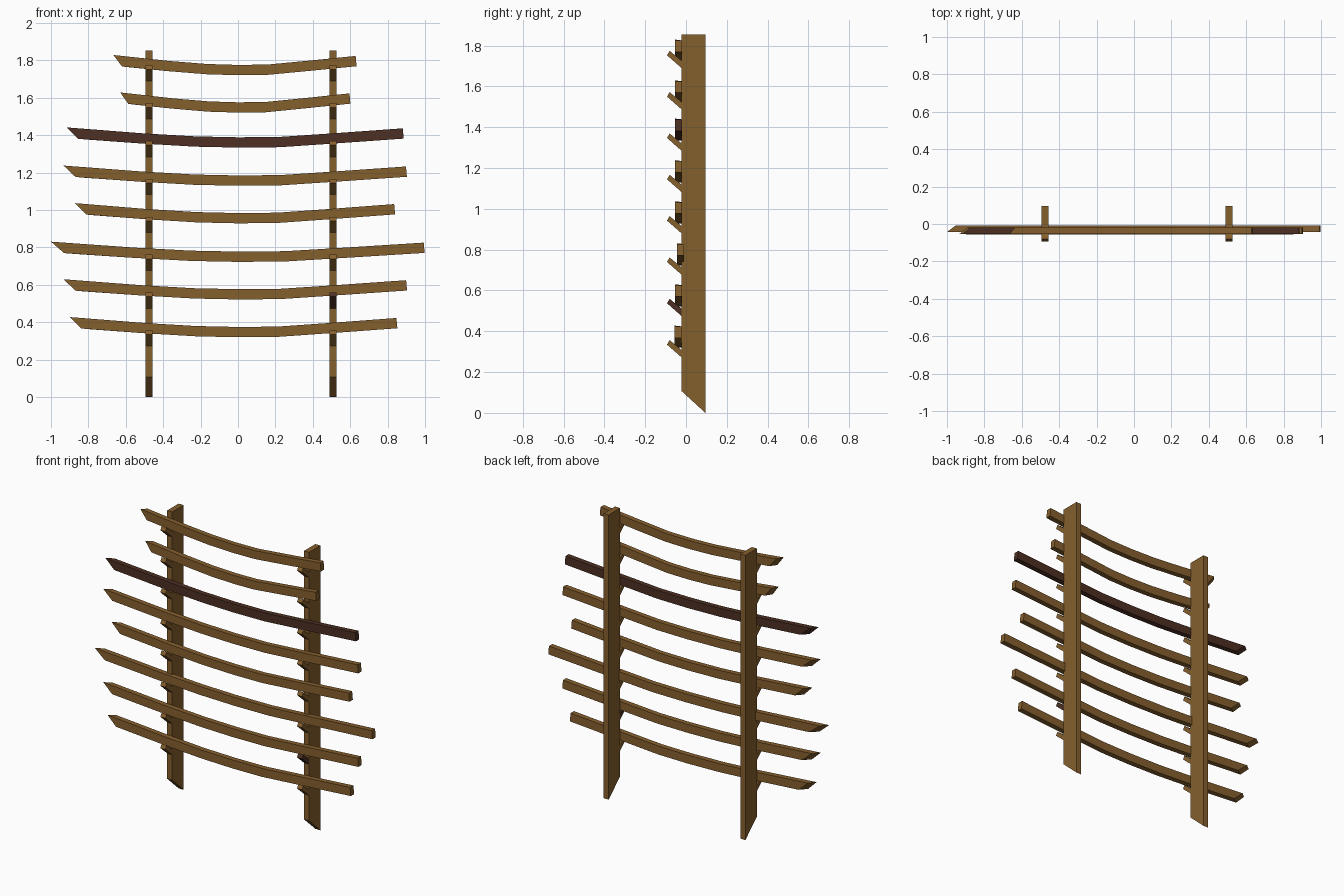
import bpy, bmesh

if "Cube" in bpy.data.objects:
    bpy.data.objects.remove(bpy.data.objects["Cube"])

def material(name, rgb):
    m = bpy.data.materials.new(name)
    m.diffuse_color = (*rgb, 1)
    m.use_nodes = True
    m.node_tree.nodes["Principled BSDF"].inputs["Base Color"].default_value = m.diffuse_color
    return m

wood = material("brown wood", (0.235, 0.115, 0.027))
dark = material("dark wood", (0.075, 0.029, 0.017))

def loft(name, rings, mat):
    """Join a row of matching cross-sections and cap both ends."""
    bm = bmesh.new()
    rows = [[bm.verts.new(p) for p in ring] for ring in rings]
    n = len(rows[0])
    for a, b in zip(rows, rows[1:]):
        for i in range(n):
            j = (i + 1) % n
            bm.faces.new((a[i], a[j], b[j], b[i]))
    bm.faces.new(rows[0])
    bm.faces.new(rows[-1])
    bmesh.ops.recalc_face_normals(bm, faces=bm.faces[:])
    me = bpy.data.meshes.new(name)
    bm.to_mesh(me)
    bm.free()
    me.materials.append(mat)
    ob = bpy.data.objects.new(name, me)
    bpy.context.collection.objects.link(ob)
    return ob

def extrude_x(name, profile, x, width, mat):
    return loft(name, [[(x + s * width / 2, y, z) for y, z in profile]
                       for s in (-1, 1)], mat)

# Uprights with a slanted foot
POSTS = {"left": -0.476, "right": 0.508}
for side, x in POSTS.items():
    extrude_x(side + "_post",
              [(-0.022, 0.107), (0.095, 0), (0.095, 1.853), (-0.022, 1.853)],
              x, 0.036, wood)

# Bars from top to bottom: left end, right end, lowest z, front y
BARS = [(-0.666, 0.634, 1.721, -0.053), (-0.630, 0.601, 1.521, -0.053),
        (-0.917, 0.886, 1.334, -0.053), (-0.933, 0.903, 1.130, -0.053),
        (-0.872, 0.840, 0.929, -0.053), (-1.000, 0.998, 0.723, -0.043),
        (-0.933, 0.904, 0.522, -0.053), (-0.900, 0.852, 0.320, -0.057)]
# Sag of a bar: position along each half, height above the lowest point
SAG = [(-1, 0.051), (-0.55, 0.021), (-0.25, 0.005), (0, 0),
       (0.25, 0.002), (0.6, 0.023), (1, 0.048)]
THICK, DEPTH = 0.055, 0.034

for i, (left, right, low, front) in enumerate(BARS):
    size = (right - left) / 2
    rings = []
    for u, h in SAG:
        x = u * (right if u > 0 else -left)
        z = low + h
        back = front + DEPTH
        if u == -1:    # left end is cut to a point at the upper front
            rings.append([(x + 0.07 * size, front, z - 0.004),
                          (x + 0.12 * size, back, z - 0.008),
                          (x + 0.045 * size, back, z + THICK - 0.002),
                          (x, front, z + THICK + 0.002)])
        else:
            lean = -0.005 if u == 1 else 0
            rings.append([(x, front, z), (x, back, z),
                          (x + lean, back, z + THICK), (x + lean, front, z + THICK)])
    loft(f"bar_{i + 1}", rings, dark if i == 2 else wood)

    # Slanted pegs carrying the bar on both posts
    tip = 1.752 - 0.2025 * i
    for side, x in POSTS.items():
        extrude_x(f"{side}_peg_{i + 1}",
                  [(-0.093, tip), (-0.08, tip + 0.022),
                   (-0.02, tip - 0.028), (-0.02, tip - 0.064)],
                  x, 0.036, dark if (i == 6 and side == "right") else wood)
